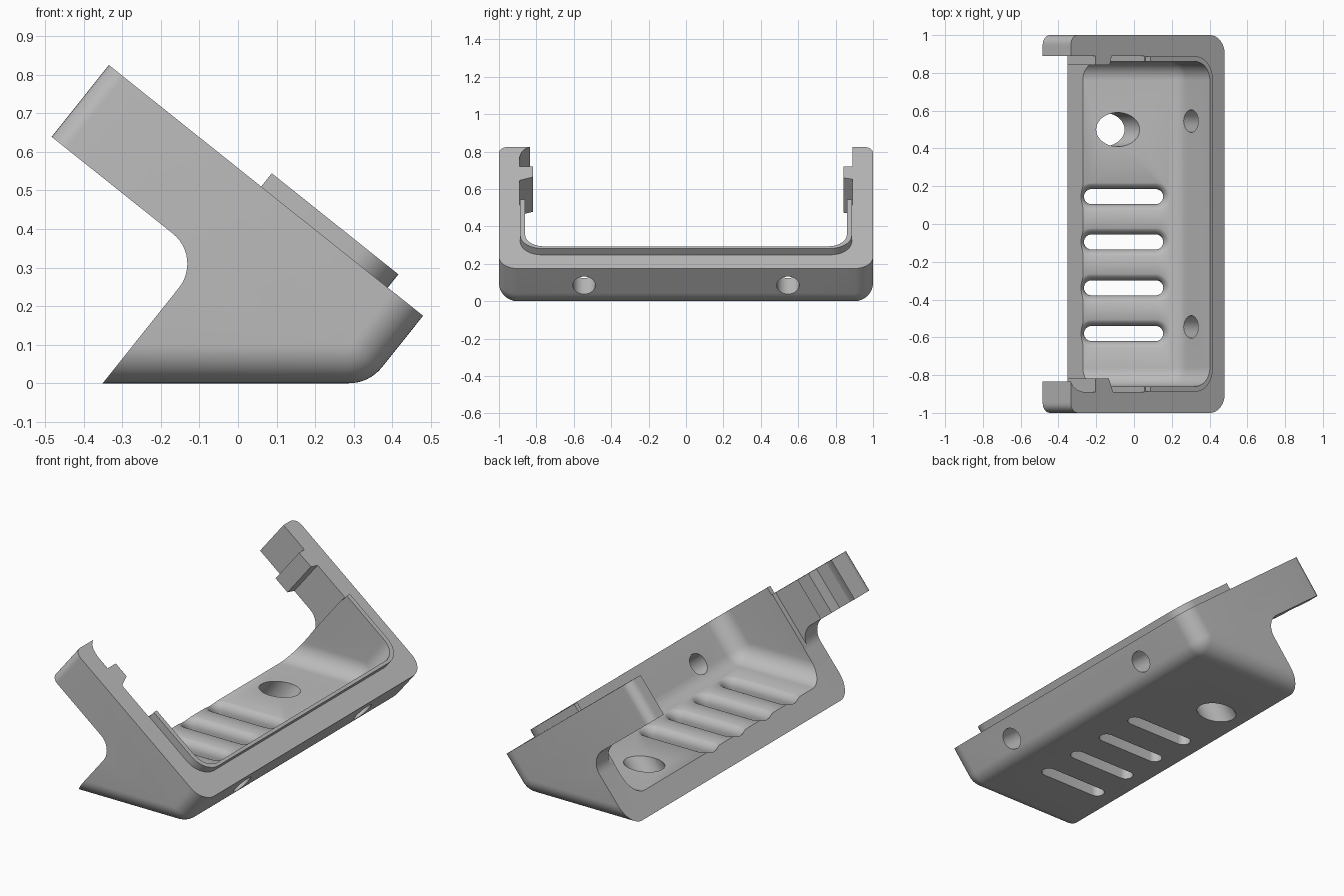
import bpy, bmesh
from math import sin, cos, pi, radians, sqrt
from mathutils import Vector

cube = bpy.data.objects.get("Cube")
if cube:
    bpy.data.objects.remove(cube)

grey = bpy.data.materials.new("plain grey")
grey.use_nodes = True
grey.diffuse_color = (0.5, 0.5, 0.5, 1)
grey.node_tree.nodes["Principled BSDF"].inputs["Base Color"].default_value = (0.5, 0.5, 0.5, 1)

# Tilted frame: s runs up the slope, t stands square to it
ORIGIN = Vector((0.48, 0, 0.175))
U = Vector((-0.782, 0, 0.624))
N = Vector((0.624, 0, 0.782))
BACK, TIP, ARM = 0.54, 1.042, -0.238


def tilt(s, t, y=0.0):
    p = ORIGIN + U * s + N * t
    return Vector((p.x, y, p.z))


def at_height(s, z):
    return tilt(s, (z - ORIGIN.z - U.z * s) / N.z)


def loft(name, rings):
    """Skin a solid through rings of equal point count."""
    bm = bmesh.new()
    loops = [[bm.verts.new(p) for p in ring] for ring in rings]
    n = len(loops[0])
    for a, b in zip(loops, loops[1:]):
        for i in range(n):
            j = (i + 1) % n
            bm.faces.new((a[i], a[j], b[j], b[i]))
    bm.faces.new(loops[0])
    bm.faces.new(loops[-1])
    bmesh.ops.recalc_face_normals(bm, faces=bm.faces[:])
    mesh = bpy.data.meshes.new(name)
    bm.to_mesh(mesh)
    bm.free()
    mesh.materials.append(grey)
    obj = bpy.data.objects.new(name, mesh)
    bpy.context.collection.objects.link(obj)
    return obj


def slab(name, outline, low, high):
    """Extrude an (s, y) outline between two t levels."""
    return loft(name, [[tilt(s, t, y) for s, y in outline] for t in (low, high)])


def rod(name, centre, axis, radius, reach):
    side = Vector((0, 1, 0))
    up = axis.cross(side)
    turns = [2 * pi * i / 40 for i in range(40)]
    return loft(name, [[centre + axis * k + (side * cos(a) + up * sin(a)) * radius
                        for a in turns] for k in reach])


def foot(bottom, front, d, back, top):
    """Floor, rounded corner and front wall, drawn in by d."""
    r = 0.11
    c = at_height(front + r, bottom + r)
    pts = [at_height(back, bottom + d)]
    for i in range(9):
        a = radians(-90 + 51.4 * i / 8)
        pts.append(c + Vector((cos(a), 0, sin(a))) * (r - d))
    return pts + [tilt(front + d, top)]


def rounded_levels(half, r=0.1, steps=12):
    """Pairs of y and inset that round both ends of a width."""
    ends = [(half - r + r * sin(a), r * (1 - cos(a)))
            for a in [pi / 2 * i / steps for i in range(steps + 1)]]
    return [(-y, d) for y, d in reversed(ends)] + ends


def cut(target, cutter):
    mod = target.modifiers.new("cut", "BOOLEAN")
    mod.operation, mod.solver, mod.object = "DIFFERENCE", "EXACT", cutter
    bpy.context.view_layer.objects.active = target
    bpy.ops.object.modifier_apply(modifier=mod.name)
    bpy.data.objects.remove(cutter)


def shift(points, y):
    return [Vector((p.x, y, p.z)) for p in points]


# Bracket body with both arms
rings = []
for y, d in rounded_levels(1.0):
    near = max(0, 0.05 - (1 - abs(y)))
    tip = TIP - (0.05 - sqrt(max(0, 0.05 ** 2 - near ** 2)))
    pts = foot(0, 0, d, BACK, 0) + [tilt(tip, 0), tilt(tip, ARM)]
    for i in range(13):
        a = pi / 2 * (1 + i / 12)
        pts.append(tilt(BACK + 0.1 + 0.1 * cos(a), ARM - 0.1 + 0.1 * sin(a)))
    rings.append(shift(pts, y))
body = loft("bracket_body", rings)

# Tray hollow
cut(body, loft("tray_cutter", [
    shift(foot(0.1, 0.135, d, 1.3, 0.3) + [tilt(1.3, 0.3)], y)
    for y, d in rounded_levels(0.86)]))

# Thinner inner faces of the arms
start = BACK + 0.003
cut(body, slab("arm_cutter", [(start, -0.89), (1.3, -0.89), (1.3, 0.89), (start, 0.89)], -0.5, 0.2))

# Floor slots with flared upper edges
for y in (0.145, -0.095, -0.338, -0.58):
    levels = [(-0.1, 0.04)]
    for i in range(9):
        a = pi / 2 * i / 8
        levels.append((0.05 + 0.055 * sin(a), 0.04 + 0.055 * (1 - cos(a))))
    rings = []
    for z, w in levels:
        ring = []
        for x, first in ((0.115, -pi / 2), (-0.225, pi / 2)):
            for k in range(13):
                a = first + pi * k / 12
                ring.append(Vector((x + w * cos(a), y + w * sin(a), z)))
        rings.append(ring)
    cut(body, loft("slot_cutter", rings))

# Slanted cable hole and the two front wall holes
cut(body, rod("cable_cutter", Vector((-0.165, 0.5, 0)), N, 0.09, (-0.2, 0.3)))
for y in (-0.545, 0.545):
    cut(body, rod("screw_cutter", tilt(0, -0.115, y), U, 0.06, (-0.1, 0.2)))


# Raised lip around the tray opening
def lip_half(front, half, r):
    pts = [(BACK - 0.003, half)]
    for i in range(11):
        a = pi / 2 * i / 10
        pts.append((front + r - r * sin(a), half - r + r * cos(a)))
    return pts


def lip_path(front, half, r):
    right = lip_half(front, half, r)
    return right + [(s, -y) for s, y in reversed(right)]


outline = lip_path(0.117, 0.887, 0.115) + lip_path(0.135, 0.86, 0.1)[::-1]
lip = slab("tray_lip", outline, -0.003, 0.044)

# Snap catches on the arms and the hooked tip
catch_a = slab("left_catch", [(0.873, 0.891), (0.873, 0.842), (0.777, 0.842), (0.765, 0.891)], ARM, 0)
catch_b = slab("right_catch", [(0.873, -0.891), (0.873, -0.817), (0.785, -0.817), (0.755, -0.891)], ARM, 0)
hook = slab("right_tip_hook", [(TIP, -0.891), (TIP, -0.835), (1.025, -0.86),
                               (1.0, -0.878), (0.96, -0.889), (0.95, -0.891)], ARM, 0)

# Smooth the rounded parts
bpy.ops.object.select_all(action="DESELECT")
for obj in (body, lip, catch_a, catch_b, hook):
    obj.select_set(True)
bpy.context.view_layer.objects.active = body
bpy.ops.object.shade_smooth_by_angle(angle=radians(30))
